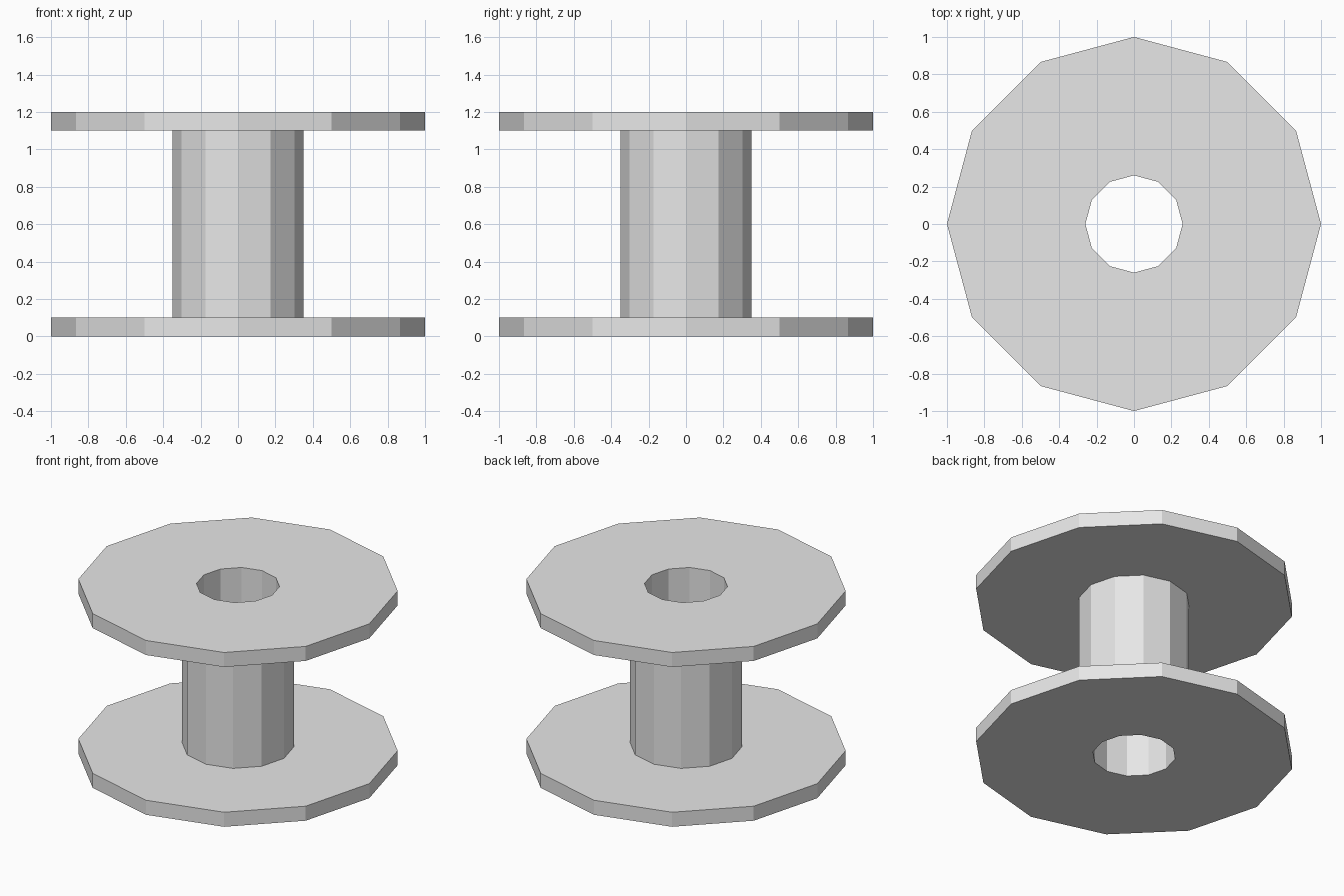
import bpy
import bmesh
from math import cos, sin, tau

SIDES = 12
BORE = 0.26
HEIGHT = 1.2
RIM = 0.1

cube = bpy.data.objects.get("Cube")
if cube:
    bpy.data.objects.remove(cube, do_unlink=True)

grey = bpy.data.materials.new("light_grey")
grey.use_nodes = True
colour = (0.8, 0.8, 0.8, 1)
grey.diffuse_color = colour
grey.node_tree.nodes["Principled BSDF"].inputs["Base Color"].default_value = colour


def lathe(name, profile):
    """Turn a closed (radius, height) profile into a faceted ring."""
    bm = bmesh.new()
    rings = []
    for i in range(SIDES):
        a = tau * i / SIDES
        rings.append([bm.verts.new((r * cos(a), r * sin(a), z)) for r, z in profile])
    count = len(profile)
    for i, ring in enumerate(rings):
        following = rings[(i + 1) % SIDES]
        for j in range(count):
            k = (j + 1) % count
            bm.faces.new((ring[j], following[j], following[k], ring[k]))
    bmesh.ops.recalc_face_normals(bm, faces=bm.faces)
    mesh = bpy.data.meshes.new(name)
    bm.to_mesh(mesh)
    bm.free()
    mesh.materials.append(grey)
    obj = bpy.data.objects.new(name, mesh)
    bpy.context.collection.objects.link(obj)
    return obj


# Spool: two wide flanges and a hollow core turned as one piece
core = 0.35
lathe("spool", [
    (BORE, 0), (1, 0), (1, RIM), (core, RIM),
    (core, HEIGHT - RIM), (1, HEIGHT - RIM), (1, HEIGHT), (BORE, HEIGHT),
])
